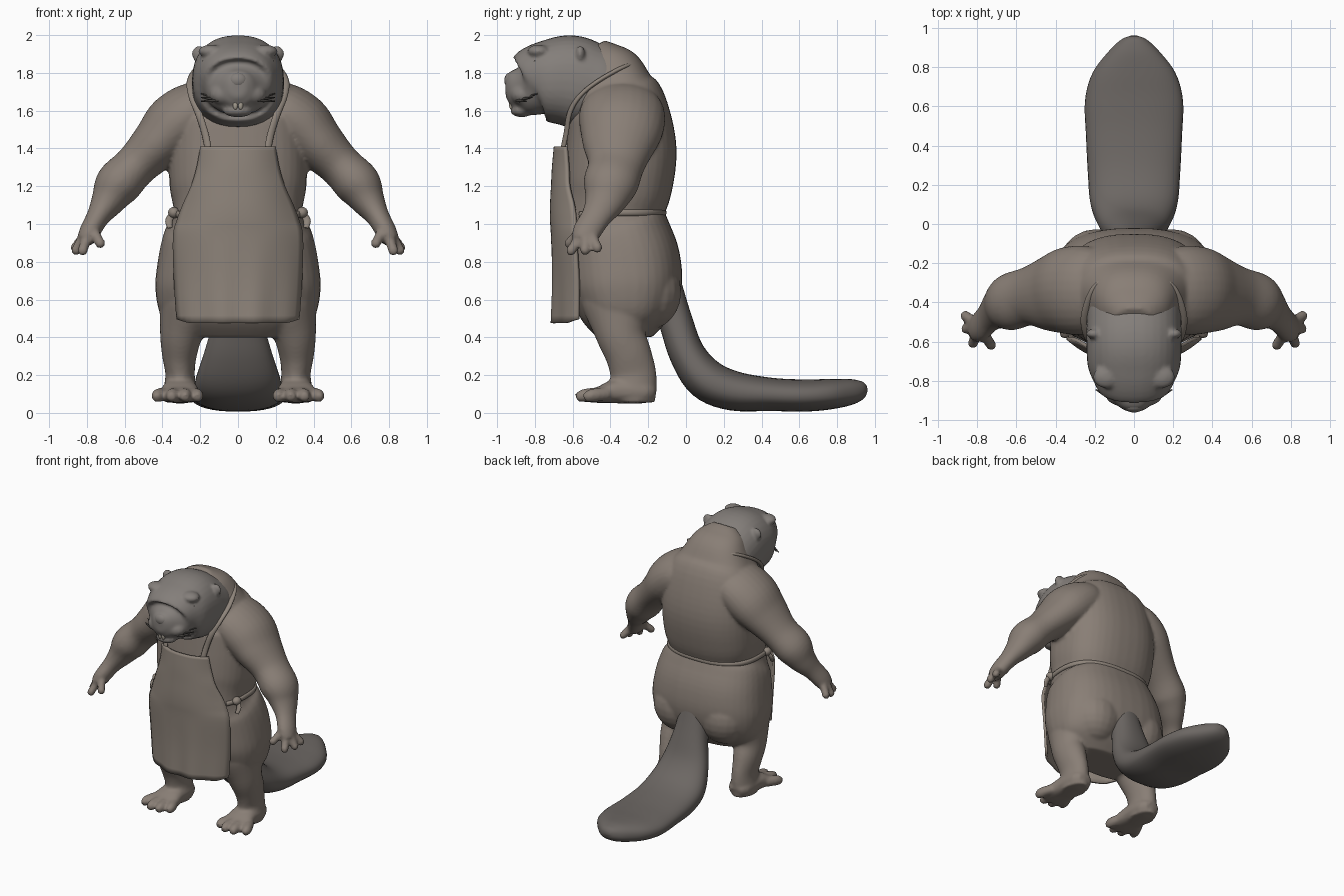
import bpy, bmesh, math
from mathutils import Vector


def material(name, rgb):
    m = bpy.data.materials.new(name)
    m.diffuse_color = (*rgb, 1)
    return m


FUR = material("fur", (0.25, 0.21, 0.18))
HEAD = material("head_fur", (0.23, 0.21, 0.195))
TAIL = material("tail_skin", (0.15, 0.135, 0.125))
CLOTH = material("cloth", (0.27, 0.23, 0.195))
DARK = material("dark", (0.06, 0.055, 0.05))
BONE = material("bone", (0.4, 0.36, 0.3))


def spline(rows, steps):
    """Catmull-Rom interpolation of rows of numbers."""
    out = []
    for i in range(len(rows) - 1):
        p0, p1, p2 = rows[max(i - 1, 0)], rows[i], rows[i + 1]
        p3 = rows[min(i + 2, len(rows) - 1)]
        for k in range(steps):
            t = k / steps
            out.append([0.5 * (2 * b + (c - a) * t + (2 * a - 5 * b + 4 * c - d) * t * t
                               + (3 * b - a - 3 * c + d) * t ** 3)
                        for a, b, c, d in zip(p0, p1, p2, p3)])
    return out + [list(rows[-1])]


def loft(bm, rows, side=(1, 0, 0), p=2.0, n=28, steps=5, flip=1):
    """Skin super-elliptic rings; row = x, y, z, half width along side, half depth."""
    rows = spline(rows, steps)
    pts = [Vector(r[:3]) for r in rows]
    rings = []
    for i, (c, r) in enumerate(zip(pts, rows)):
        t = (pts[min(i + 1, len(pts) - 1)] - pts[max(i - 1, 0)]).normalized()
        u = Vector(side)
        u = (u - t * u.dot(t)).normalized()
        v = t.cross(u)
        ring = []
        for k in range(n):
            a = 2 * math.pi * k / n
            ca, sa = math.cos(a), math.sin(a)
            q = (c + u * math.copysign(abs(ca) ** (2 / p), ca) * max(r[3], .002)
                 + v * math.copysign(abs(sa) ** (2 / p), sa) * max(r[4], .002))
            ring.append(bm.verts.new((q.x * flip, q.y, q.z)))
        rings.append(ring)
    faces = [bm.faces.new(rings[0]), bm.faces.new(rings[-1])]
    for r0, r1 in zip(rings, rings[1:]):
        for k in range(n):
            j = (k + 1) % n
            faces.append(bm.faces.new((r0[k], r0[j], r1[j], r1[k])))
    bmesh.ops.recalc_face_normals(bm, faces=faces)


def ball(bm, c, r, flip=1):
    vs = bmesh.ops.create_uvsphere(bm, u_segments=20, v_segments=12, radius=1)["verts"]
    for v in vs:
        v.co = Vector(((v.co.x * r[0] + c[0]) * flip, v.co.y * r[1] + c[1], v.co.z * r[2] + c[2]))
    if flip < 0:
        bmesh.ops.recalc_face_normals(bm, faces=list({f for v in vs for f in v.link_faces}))


def finish(bm, name, mat, voxel=0, smooth=4):
    me = bpy.data.meshes.new(name)
    bm.to_mesh(me)
    bm.free()
    me.materials.append(mat)
    for poly in me.polygons:
        poly.use_smooth = True
    ob = bpy.data.objects.new(name, me)
    bpy.context.collection.objects.link(ob)
    if voxel:
        rm = ob.modifiers.new("blend", 'REMESH')
        rm.mode, rm.voxel_size, rm.use_smooth_shade = 'VOXEL', voxel, True
        sm = ob.modifiers.new("soften", 'SMOOTH')
        sm.factor, sm.iterations = 0.5, smooth
    return ob


# Body: torso, arms, hands, legs and feet blended into one skin
bm = bmesh.new()
torso = [(.40, -.18, -.47, .28), (.50, -.09, -.56, .40), (.65, -.025, -.62, .437),
         (.80, -.03, -.64, .425), (.95, -.085, -.65, .392), (1.05, -.125, -.65, .34),
         (1.20, -.075, -.65, .362), (1.40, -.05, -.635, .365), (1.60, -.095, -.62, .345),
         (1.70, -.165, -.62, .29), (1.80, -.23, -.62, .225), (1.88, -.34, -.6, .17),
         (1.93, -.42, -.58, .10)]
loft(bm, [(0, (b + f) / 2, z, w, (b - f) / 2) for z, b, f, w in torso], p=2.5, n=40)
for s in (1, -1):
    # arm
    loft(bm, [(.12, -.35, 1.62, .16, .10), (.22, -.34, 1.60, .22, .155), (.33, -.34, 1.52, .225, .17),
              (.43, -.355, 1.42, .195, .14), (.54, -.37, 1.31, .15, .115),
              (.635, -.40, 1.21, .145, .122), (.69, -.43, 1.12, .11, .09),
              (.74, -.475, 1.04, .08, .062), (.785, -.525, .96, .075, .055),
              (.81, -.545, .91, .06, .045)], side=(0, 1, 0), flip=s)
    # fingers and thumb
    for base, tip in [((.81, -.50, .94), (.868, -.465, .865)), ((.82, -.53, .93), (.862, -.535, .85)),
                      ((.80, -.56, .93), (.825, -.615, .85)), ((.765, -.56, .96), (.725, -.625, .89))]:
        a, b = Vector(base), Vector(tip)
        loft(bm, [(*a.lerp(b, t), r, r) for t, r in ((0, .03), (.6, .027), (.95, .027), (1.15, .012))],
             side=(0, 1, 0), n=12, flip=s)
    # leg
    loft(bm, [(.24, -.34, .72, .16, .22), (.265, -.35, .56, .155, .20), (.30, -.345, .42, .115, .135),
              (.31, -.305, .31, .093, .122), (.307, -.28, .21, .078, .122),
              (.307, -.28, .13, .085, .125), (.307, -.28, .055, .08, .115)], flip=s)
    # foot
    loft(bm, [(.305, -.165, .095, .05, .035), (.305, -.22, .11, .085, .06), (.307, -.36, .115, .095, .065),
              (.312, -.46, .095, .11, .043), (.315, -.52, .085, .09, .03)], flip=s, p=2.4)
    for x, y in ((.215, -.525), (.28, -.56), (.35, -.56), (.425, -.52)):
        loft(bm, [(.31 + (x - .31) * .7, y + .1, .10, .034, .036), (x, y + .02, .092, .034, .036),
                  (x + .003, y - .02, .078, .02, .022)], n=12, flip=s)
    # buttock
    ball(bm, (.19, -.20, .64), (.19, .175, .2), s)
finish(bm, "body", FUR, .012)

# Head: skull, snout, cheeks, brows and ears
bm = bmesh.new()
head = [(-.25, 1.80, 1.52, .18), (-.42, 1.91, 1.49, .235), (-.52, 1.965, 1.50, .243),
        (-.62, 2.0, 1.515, .243), (-.73, 1.975, 1.535, .235), (-.80, 1.94, 1.55, .205),
        (-.845, 1.875, 1.57, .165), (-.89, 1.83, 1.61, .115), (-.93, 1.81, 1.635, .08),
        (-.955, 1.775, 1.67, .04)]
loft(bm, [(0, y, (a + b) / 2, w, (a - b) / 2) for y, a, b, w in head], p=2.3, n=36)
for s in (1, -1):
    ball(bm, (.065, -.86, 1.685), (.085, .07, .06), s)
    ball(bm, (.14, -.78, 1.915), (.07, .06, .035), s)
    ball(bm, (.205, -.56, 1.90), (.04, .025, .045), s)
ball(bm, (0, -.87, 1.60), (.08, .06, .035))
finish(bm, "head", HEAD, .011)

# Nose, eyes, teeth
bm = bmesh.new()
ball(bm, (0, -.93, 1.76), (.05, .032, .042))
finish(bm, "nose", HEAD)
bm = bmesh.new()
for s in (1, -1):
    ball(bm, (.165, -.79, 1.855), (.028, .028, .024), s)
finish(bm, "eyes", DARK)
bm = bmesh.new()
for s in (1, -1):
    ball(bm, (.014, -.925, 1.635), (.014, .012, .03), s)
finish(bm, "teeth", BONE)

# Whiskers
bm = bmesh.new()
for s in (1, -1):
    for dz, dy in ((.025, .03), (.005, .0), (-.015, -.03)):
        loft(bm, [(.05, -.925, 1.665, .007, .007), (.12, -.875 + dy * .5, 1.66 + dz * .4, .009, .009),
                  (.195, -.815 + dy, 1.665 + dz, .003, .003)], side=(0, 0, 1), n=8, flip=s)
finish(bm, "whiskers", DARK)

# Tail: flat paddle that curves down to the ground
bm = bmesh.new()
loft(bm, [(0, -.13, .70, .10, .10), (0, -.06, .50, .13, .09), (0, .005, .315, .18, .095),
          (0, .105, .18, .222, .11), (0, .25, .117, .235, .105), (0, .45, .098, .245, .088),
          (0, .63, .092, .25, .085), (0, .77, .10, .212, .08), (0, .88, .113, .13, .067),
          (0, .94, .125, .065, .042), (0, .96, .128, .02, .012)], p=2.3, n=36)
finish(bm, "tail", TAIL)

# Apron: curved sheet with bib, given thickness
bm = bmesh.new()
rows = spline([(.475, .325, -.715, .14), (.70, .34, -.71, .135), (.93, .345, -.715, .125),
               (1.02, .325, -.72, .13), (1.10, .295, -.72, .12), (1.20, .25, -.715, .09),
               (1.30, .22, -.71, .08), (1.41, .20, -.70, .06)], 4)
N = 24
grid = []
for z, w, y, d in rows:
    line = []
    for k in range(N + 1):
        t = 2 * k / N - 1
        low = max(0, (.93 - z) / .45)
        fold = .007 * low * math.cos(t * 11)
        line.append(bm.verts.new((w * t, y + d * abs(t) ** 2.4 + fold,
                                  z + .02 * max(0, abs(t) - .8) * 5 * (z < .5))))
    grid.append(line)
for a, b in zip(grid, grid[1:]):
    for k in range(N):
        bm.faces.new((a[k], a[k + 1], b[k + 1], b[k]))
apron = finish(bm, "apron", CLOTH)
sol = apron.modifiers.new("thickness", 'SOLIDIFY')
sol.thickness, sol.offset = .018, -1

# Neck straps, waist tie and side knots
bm = bmesh.new()
for s in (1, -1):
    loft(bm, [(.155, -.655, 1.38, .02, .012), (.175, -.635, 1.48, .02, .012), (.21, -.615, 1.59, .02, .012),
              (.243, -.56, 1.68, .02, .012), (.25, -.46, 1.76, .02, .012), (.20, -.33, 1.83, .02, .012),
              (.10, -.27, 1.84, .02, .012), (0, -.25, 1.84, .02, .012)], side=(.9, .4, .3), n=10, flip=s)
finish(bm, "neck_straps", CLOTH)
bm = bmesh.new()
tie = []
for k in range(25):
    a = math.radians(-35 + 250 * k / 24)
    c, q = math.cos(a), math.sin(a)
    tie.append((.345 * math.copysign(abs(c) ** .8, c), -.387 + .272 * math.copysign(abs(q) ** .8, q),
                1.06 - .02 * max(0, -q), .018, .012))
loft(bm, tie, side=(0, 0, 1), n=10, steps=2)
finish(bm, "waist_tie", CLOTH)
bm = bmesh.new()
for s in (1, -1):
    ball(bm, (.34, -.50, 1.06), (.03, .035, .03), s)
    loft(bm, [(.34, -.50, 1.06, .015, .01), (.365, -.51, 1.02, .02, .01), (.36, -.53, .98, .014, .008)],
         n=8, flip=s)
finish(bm, "tie_knots", CLOTH)
